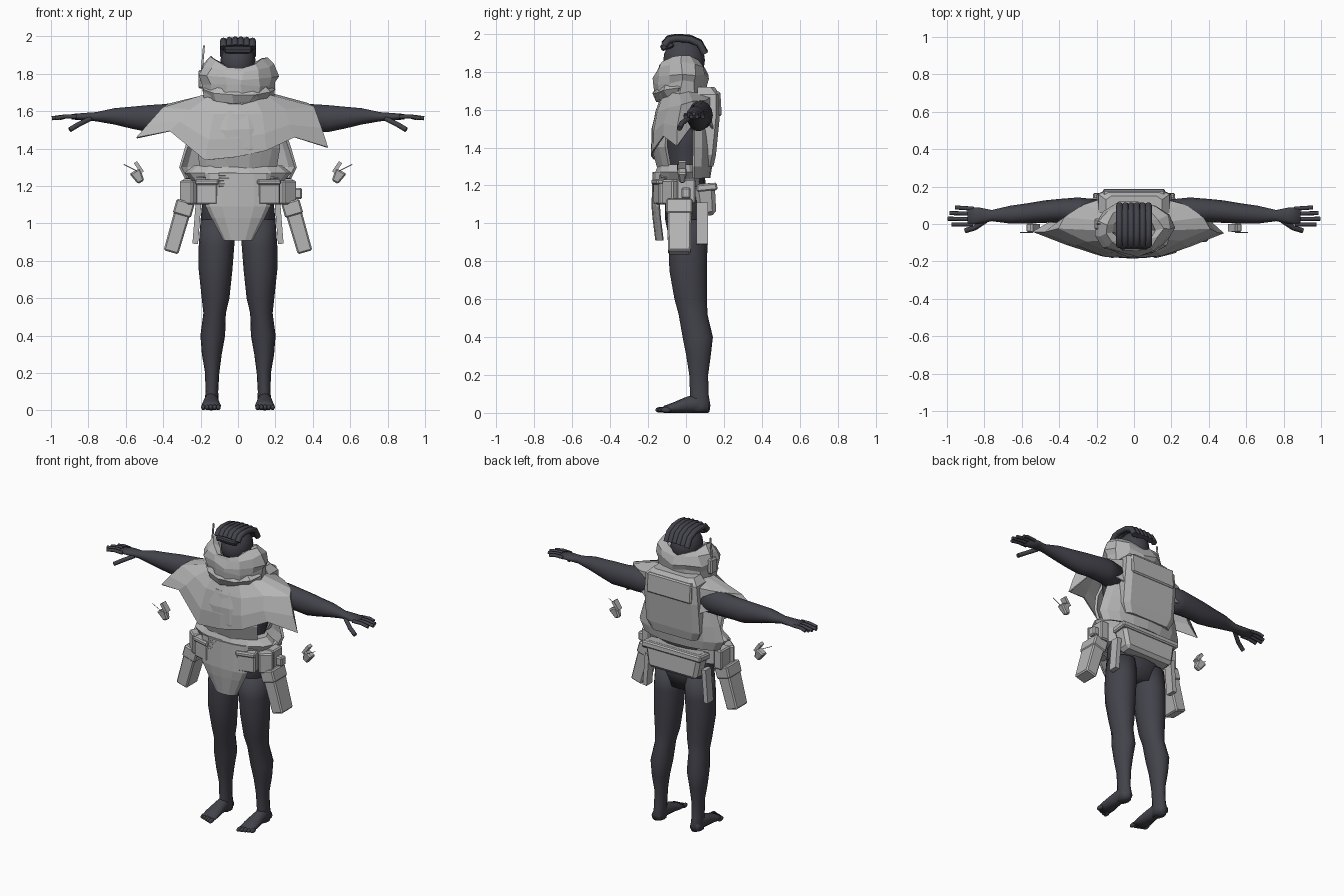
import bpy, bmesh, math, random
from mathutils import Vector, Euler

random.seed(4)
TAU = math.tau
cube = bpy.data.objects.get("Cube")
if cube:
    bpy.data.objects.remove(cube, do_unlink=True)


def material(name, rgb):
    m = bpy.data.materials.new(name)
    m.use_nodes = True
    m.diffuse_color = (*rgb, 1)
    m.node_tree.nodes["Principled BSDF"].inputs["Base Color"].default_value = (*rgb, 1)
    return m


SKIN = material("charcoal body", (.055, .055, .07))
CLOTH = material("light grey gear", (.47, .47, .47))


def finish(name, bm, mat, smooth=False, thick=0):
    bmesh.ops.recalc_face_normals(bm, faces=bm.faces[:])
    me = bpy.data.meshes.new(name)
    bm.to_mesh(me)
    bm.free()
    me.materials.append(mat)
    ob = bpy.data.objects.new(name, me)
    bpy.context.collection.objects.link(ob)
    for p in me.polygons:
        p.use_smooth = smooth
    if thick:
        mod = ob.modifiers.new("thickness", "SOLIDIFY")
        mod.thickness = thick
        mod.offset = 0
    return ob


def loft(name, rings, mat, closed=True, caps=True, smooth=False, thick=0, jitter=0):
    """Skin a surface through rings of equal point count."""
    bm = bmesh.new()
    def wob():
        return Vector([random.uniform(-jitter, jitter) for _ in "xyz"])
    rows = [[bm.verts.new(Vector(p) + wob()) for p in r] for r in rings]
    n = len(rows[0])
    for a, b in zip(rows, rows[1:]):
        for i in range(n if closed else n - 1):
            j = (i + 1) % n
            bm.faces.new((a[i], a[j], b[j], b[i]))
    if closed and caps:
        bm.faces.new(rows[0])
        bm.faces.new(rows[-1])
    return finish(name, bm, mat, smooth, thick)


def hoop(c, rx, ry, n=12, a0=0, a1=TAU, wave=0):
    """Horizontal ring or arc; wave lifts the sides over front and back."""
    steps = n if a1 - a0 > 6 else n - 1
    angles = [a0 + (a1 - a0) * i / steps for i in range(n)]
    return [(c[0] + rx * math.cos(a), c[1] + ry * math.sin(a),
             c[2] + wave * math.cos(2 * a)) for a in angles]


def box(name, loc, size, mat=CLOTH, rot=(0, 0, 0), taper=1, bevel=.008):
    """Bevelled block whose bottom is scaled by taper."""
    bm = bmesh.new()
    bmesh.ops.create_cube(bm, size=1)
    for v in bm.verts:
        k = taper if v.co.z < 0 else 1
        v.co = Vector((v.co.x * size[0] * k, v.co.y * size[1] * k, v.co.z * size[2]))
    if bevel:
        bmesh.ops.bevel(bm, geom=bm.edges[:], offset=bevel, segments=1, affect="EDGES")
    bmesh.ops.rotate(bm, verts=bm.verts[:], matrix=Euler(rot).to_matrix())
    bmesh.ops.translate(bm, verts=bm.verts[:], vec=loc)
    return finish(name, bm, mat)


def tube(name, pts, radius, mat, res=2):
    cu = bpy.data.curves.new(name, "CURVE")
    cu.dimensions = "3D"
    cu.bevel_depth = radius
    cu.bevel_resolution = res
    cu.use_fill_caps = True
    sp = cu.splines.new("POLY")
    sp.points.add(len(pts) - 1)
    for p, q in zip(sp.points, pts):
        p.co = (*q, 1)
    cu.materials.append(mat)
    ob = bpy.data.objects.new(name, cu)
    bpy.context.collection.objects.link(ob)
    return ob


def ball(name, loc, size, mat):
    bm = bmesh.new()
    bmesh.ops.create_uvsphere(bm, u_segments=16, v_segments=10, radius=1)
    for v in bm.verts:
        v.co = Vector([v.co[i] * size[i] + loc[i] for i in range(3)])
    return finish(name, bm, mat, True)


# Body: torso and head
torso = [(.92, .13, .09), (1.02, .2, .11), (1.12, .19, .11), (1.25, .18, .1),
         (1.4, .22, .115), (1.55, .24, .11), (1.64, .17, .09), (1.69, .07, .07), (1.8, .06, .06)]
loft("torso", [hoop((0, 0, z), rx, ry, 16) for z, rx, ry in torso], SKIN, smooth=True)
ball("head", (0, -.01, 1.86), (.095, .11, .115), SKIN)
box("brow", (0, -.1, 1.935), (.15, .07, .035), SKIN, (.35, 0, 0))
for i in range(6):
    x = (i - 2.5) * .031
    drop = 1.1 * x * x
    path = [(-.115, 1.945), (-.09, 1.975), (-.05, 1.982), (.02, 1.977), (.07, 1.955), (.1, 1.9)]
    tube("hair_braid", [(x, y, z - drop) for y, z in path], .0185, SKIN)

# Limbs, mirrored
leg = [(1.02, .11, .01, .09, .1), (.88, .115, .01, .095, .105), (.75, .12, .012, .09, .102),
       (.6, .12, .025, .074, .088), (.52, .125, .037, .06, .078), (.4, .135, .062, .066, .082),
       (.3, .14, .066, .053, .066), (.2, .138, .067, .038, .051), (.1, .14, .07, .034, .05),
       (.04, .14, .075, .038, .055), (.004, .14, .075, .034, .05)]
foot = [(.12, .03, .03), (.06, .036, .05), (0, .042, .042), (-.07, .052, .027), (-.12, .05, .018)]
arm = [(.18, .05, 1.57, .08, .085), (.3, .07, 1.57, .072, .08), (.4, .072, 1.565, .062, .074),
       (.48, .066, 1.56, .06, .074), (.57, .057, 1.565, .054, .06), (.66, .05, 1.572, .048, .045),
       (.76, .045, 1.57, .03, .025), (.82, .045, 1.57, .042, .021), (.89, .042, 1.57, .05, .015)]
for s, side in ((1, "left"), (-1, "right")):
    loft(side + "_leg", [hoop((s * x, y, z), rx, ry, 14) for z, x, y, rx, ry in leg],
         SKIN, smooth=True)
    loft(side + "_foot", [[(s * .143 + rx * c, y, h + h * d) for c, d, _ in hoop((0, 0, 0), 1, 1)]
                          for y, rx, h in foot], SKIN, smooth=True)
    for t in range(5):
        ball(side + "_toe", (s * (.105 + t * .02), -.135 + t * .008, .016), (.012, .027, .015), SKIN)
    loft(side + "_arm", [[(s * x, y + ry * c, z + rz * d) for c, d, _ in hoop((0, 0, 0), 1, 1, 14)]
                         for x, y, z, ry, rz in arm], SKIN, smooth=True)
    for t, tip in enumerate((.955, .985, .995, .975)):
        y = .082 - t * .028
        tube(side + "_finger", [(s * .86, y, 1.57), (s * .92, y * 1.05, 1.572),
                                (s * tip, y * 1.08, 1.562)], .011, SKIN)
    tube(side + "_thumb", [(s * .79, .02, 1.56), (s * .85, -.02, 1.53), (s * .9, -.035, 1.5)],
         .014, SKIN)

# Scarf collar with a turned-in rim
collar = [(1.63, .15, .11, 0), (1.68, .19, .13, 0), (1.74, .195, .14, .005), (1.78, .212, .147, .01),
          (1.83, .195, .135, .02), (1.865, .15, .115, .03), (1.84, .11, .1, .02), (1.74, .09, .09, 0)]
loft("scarf_collar", [hoop((0, -.025, z), rx, ry, 13, wave=w) for z, rx, ry, w in collar],
     CLOTH, caps=False, jitter=.011)
loft("scarf_fold", [hoop((0, -.04, z), rx, ry, 11, wave=.015) for z, rx, ry in
                    ((1.66, .17, .11), (1.7, .2, .135), (1.73, .17, .11))], CLOTH, jitter=.008)
box("radio_pod", (-.195, 0, 1.77), (.035, .06, .1))
tube("antenna", [(-.2, 0, 1.75), (-.182, 0, 1.95)], .006, CLOTH, 1)

# Ragged cape, front centre round to the left and back
hem = [(0, -.178, 1.36), (.15, -.17, 1.39), (.3, -.12, 1.46), (.48, -.05, 1.41), (.38, .03, 1.52),
       (.3, .1, 1.55), (.2, .14, 1.5), (0, .14, 1.5), (-.2, .14, 1.5), (-.3, .1, 1.55),
       (-.42, .02, 1.5), (-.54, -.04, 1.46), (-.36, -.11, 1.49), (-.18, -.17, 1.34)]
half = [(0, -.155, 1.58), (.13, -.145, 1.58), (.25, -.09, 1.61), (.4, -.02, 1.62), (.37, .03, 1.64),
        (.27, .1, 1.65), (.17, .13, 1.66), (0, .14, 1.66)]
shoulder = half + [(-x, y, z) for x, y, z in half[-2:0:-1]]
neck = [(.17 * math.sin(i * TAU / 14), -.01 - .11 * math.cos(i * TAU / 14), 1.69) for i in range(14)]
chest = [tuple(Vector(a).lerp(Vector(b), .55) + Vector((0, -.008, 0))) for a, b in zip(shoulder, hem)]
loft("cape", [neck, shoulder, chest, hem], CLOTH, caps=False, thick=.008, jitter=.005)

# Vest: front shell, back shell, and waist band
vest = [(1.24, .25, .125), (1.3, .23, .115), (1.4, .25, .145), (1.5, .25, .145), (1.6, .2, .12)]
loft("vest_front", [hoop((0, -.03, z), rx, ry, 9, math.pi * 1.17, math.pi * 1.83)
                    for z, rx, ry in vest], CLOTH, closed=False, thick=.016, jitter=.005)
back = [(1.24, .28, .09), (1.3, .31, .1), (1.4, .28, .11), (1.49, .25, .11), (1.6, .22, .1)]
loft("vest_back", [hoop((0, .03, z), rx, ry, 9, .1, math.pi - .1) for z, rx, ry in back],
     CLOTH, closed=False, thick=.016)
loft("waist_band", [hoop((0, -.035, z), rx, ry, 14) for z, rx, ry in
                    ((1.22, .24, .125), (1.27, .285, .13), (1.31, .235, .115))], CLOTH)

# Backpack and hip pack
pack = [(1.3, .17, .145), (1.36, .2, .158), (1.56, .2, .178), (1.68, .19, .178), (1.72, .15, .15)]
loft("backpack", [[(-w, .06, z), (w, .06, z), (w, y - .02, z), (w * .8, y, z), (-w * .8, y, z),
                   (-w, y - .02, z)] for z, w, y in pack], CLOTH)
box("backpack_flap", (0, .165, 1.63), (.33, .04, .13), rot=(.06, 0, 0))
box("hip_pack", (0, .105, 1.125), (.42, .11, .17), rot=(.1, 0, 0), taper=.85, bevel=.02)
box("hip_pack_lid", (0, .11, 1.19), (.44, .11, .04), rot=(.1, 0, 0))

# Belt, pouches and buckle
loft("belt", [hoop((0, -.03, z), .25, .12, 14) for z in (1.12, 1.22)], CLOTH)
for s in (-1, 1):
    box("front_pouch", (s * .16, -.125, 1.165), (.12, .07, .13), rot=(0, 0, s * .25))
    box("pouch_lid", (s * .16, -.135, 1.22), (.13, .07, .03), rot=(0, 0, s * .25))
    box("corner_pouch", (s * .255, -.07, 1.165), (.09, .08, .13), rot=(0, 0, s * .7))
    box("side_pouch", (s * .27, .0, 1.17), (.06, .1, .13))
    # Holster hanging outward from the hip
    box("holster", (s * .32, -.035, .98), (.088, .13, .28), rot=(0, -s * .28, 0), taper=.92)
    box("holster_cuff", (s * .29, -.035, 1.08), (.1, .14, .08), rot=(0, -s * .28, 0))
    box("hanging_strip", (s * .22, .085, 1), (.03, .06, .22), rot=(0, -s * .08, 0), bevel=0)
    # Detached wrist gadget
    box("wrist_gadget", (s * .535, -.02, 1.25), (.065, .05, .07), rot=(0, s * .5, 0), taper=.6)
    box("wrist_flap", (s * .53, -.02, 1.3), (.02, .04, .065), rot=(0, s * .6, 0), bevel=0)
    tube("wrist_needle", [(s * .54, -.045, 1.28), (s * .61, -.045, 1.315)], .002, CLOTH, 0)
box("belt_gadget", (.32, 0, 1.16), (.045, .05, .06))
for z in (1.205, 1.235, 1.262):
    box("buckle_bar", (-.055, -.165, z), (.1, .02, .02), bevel=.004)

# Front cloth flap
flap = [(1.27, .17, -.135), (1.09, .17, -.14), (1.03, .14, -.135), (.91, .075, -.12)]
loft("front_flap", [hoop((0, y, z), w, .038, 7, math.pi, TAU) for z, w, y in flap],
     CLOTH, closed=False, thick=.008)
